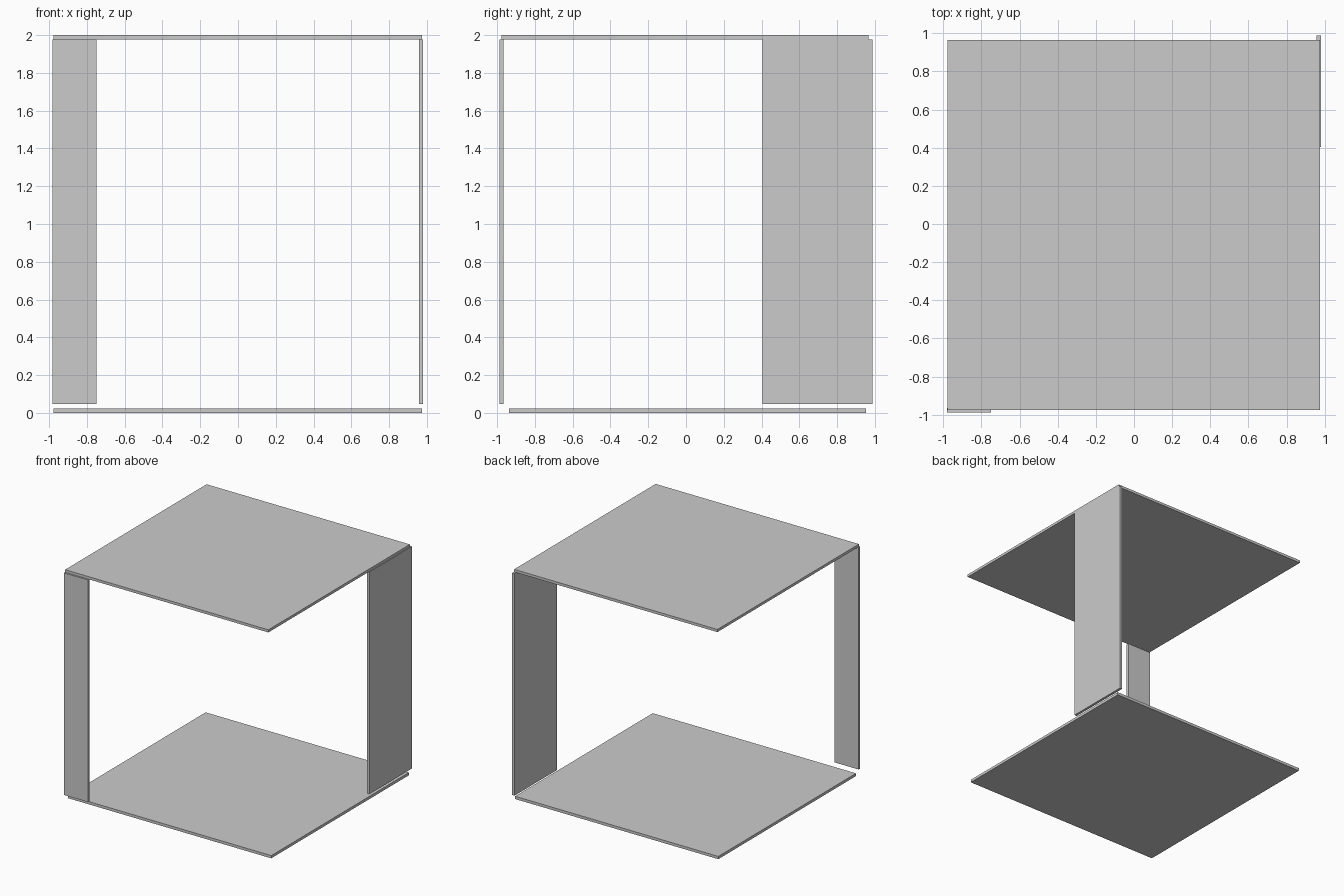
import bpy

if "Cube" in bpy.data.objects:
    bpy.data.objects.remove(bpy.data.objects["Cube"])


def panel(name, x, y, z):
    """Flat box panel given by its min/max range on each axis."""
    ranges = (x, y, z)
    centre = [(a + b) / 2 for a, b in ranges]
    bpy.ops.mesh.primitive_cube_add(size=1, location=centre)
    obj = bpy.context.object
    obj.name = name
    obj.scale = [b - a for a, b in ranges]
    bpy.ops.object.transform_apply(location=False, rotation=False, scale=True)
    return obj


WALL_Z = (0.047, 1.976)

# Horizontal boards
panel("bottom_board", (-0.978, 0.975), (-0.936, 0.953), (0.0, 0.024))
panel("top_board", (-0.978, 0.975), (-0.976, 0.966), (1.977, 2.0))

# Upright boards: narrow one at front left, wide one at back right
panel("front_upright", (-0.982, -0.75), (-0.988, -0.966), WALL_Z)
panel("side_upright", (0.957, 0.98), (0.404, 0.988), WALL_Z)
